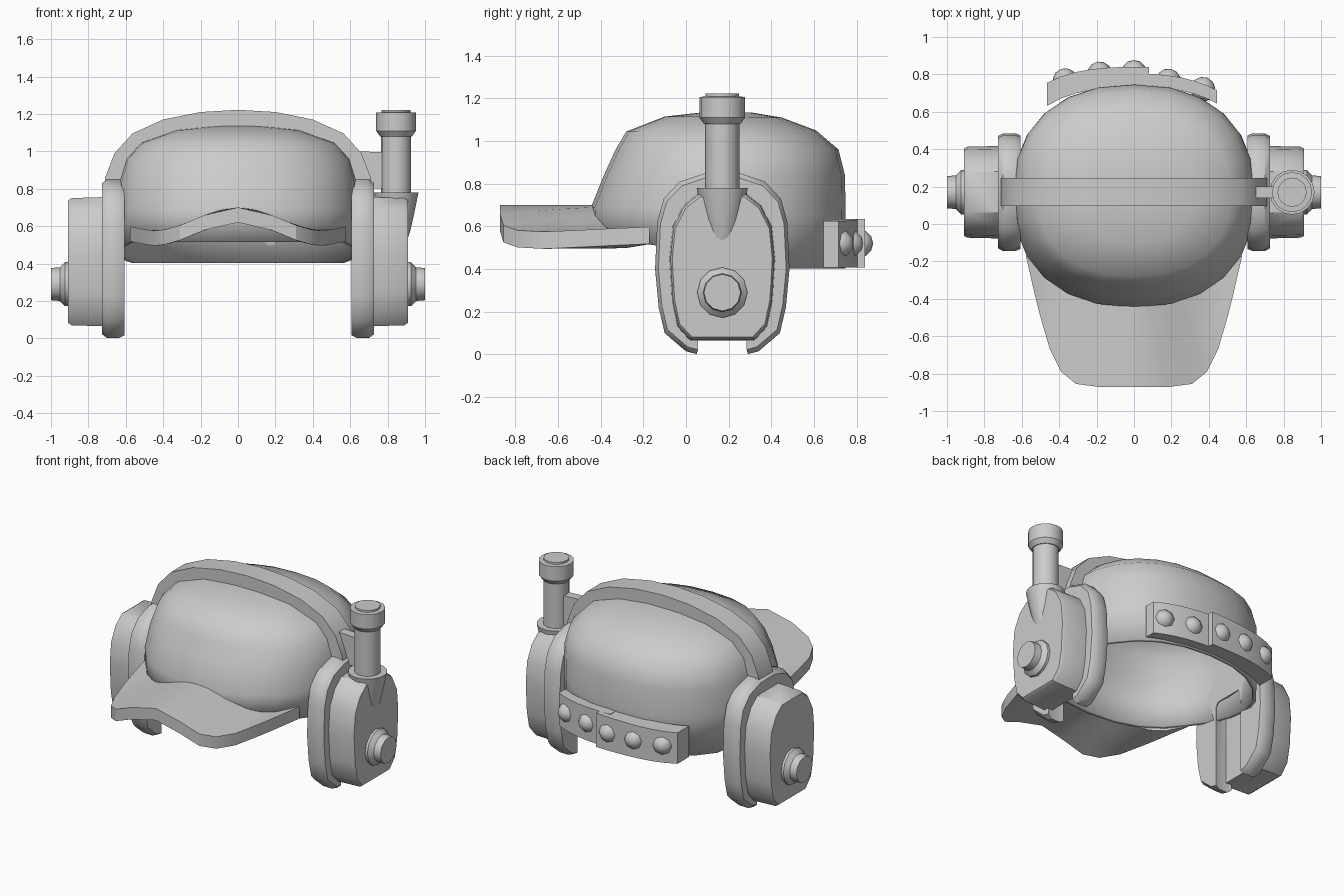
import bpy, bmesh
from math import sin, cos, pi, copysign
from mathutils import Vector

if "Cube" in bpy.data.objects:
    bpy.data.objects.remove(bpy.data.objects["Cube"])


def make(name, verts, faces, smooth=None):
    bm = bmesh.new()
    vs = [bm.verts.new(v) for v in verts]
    for f in faces:
        bm.faces.new([vs[i] for i in f])
    bmesh.ops.recalc_face_normals(bm, faces=bm.faces)
    me = bpy.data.meshes.new(name)
    bm.to_mesh(me)
    bm.free()
    ob = bpy.data.objects.new(name, me)
    bpy.context.collection.objects.link(ob)
    if smooth:
        bpy.ops.object.select_all(action='DESELECT')
        ob.select_set(True)
        bpy.context.view_layer.objects.active = ob
        bpy.ops.object.shade_smooth_by_angle(angle=smooth)
    return ob


def loft(name, rings, caps=True, **kw):
    """Join equal closed rings of points, optionally closing both ends."""
    n = len(rings[0])
    faces = [(r * n + i, r * n + (i + 1) % n, (r + 1) * n + (i + 1) % n, (r + 1) * n + i)
             for r in range(len(rings) - 1) for i in range(n)]
    if caps:
        faces += [tuple(range(n)), tuple(range((len(rings) - 1) * n, len(rings) * n))]
    return make(name, [p for r in rings for p in r], faces, **kw)


def slab(name, outline, side, cy, cz, stations):
    """Side-view outline (y, z) swept along x; stations are (x, scale)."""
    loft(name, [[(side * x, cy + (y - cy) * s, cz + (z - cz) * s) for y, z in outline]
                for x, s in stations], smooth=0.65)


def lathe(name, profile, place, n=16):
    """Round part from (radius, height) pairs; place maps local points to the model."""
    return loft(name, [[place(r * cos(2 * pi * i / n), r * sin(2 * pi * i / n), h)
                        for i in range(n)] for r, h in profile], smooth=0.6)


def mirrored(half, c):
    """Complete a half outline about y = c."""
    return half + [(2 * c - y, z) for y, z in reversed(half)]


def dome_ring(yf, yb, w, zf, zb, n=24):
    out = []
    for i in range(n):
        a = 2 * pi * i / n
        s, k = sin(a), cos(a)
        x = w * copysign(abs(s) ** 0.88, s)
        t = copysign(abs(k) ** 0.88, k)
        y = (yf + yb) / 2 - (yb - yf) / 2 * t
        f = min(1, max(0, 0.5 + t))
        out.append((x, y, zb + (zf - zb) * f))
    return out


# Cap crown: open shell whose rim is lower at the back
levels = [(-.44, .748, .645, .515, .403), (-.445, .748, .65, .69, .66), (-.385, .745, .64, .84, .84),
          (-.33, .715, .605, .96, .96), (-.28, .61, .52, 1.045, 1.05), (-.1, .45, .33, 1.115, 1.11),
          (.08, .3, .13, 1.135, 1.135)]
crown = loft("cap_crown", [dome_ring(*l) for l in levels], caps=False, smooth=0.7)
bm = bmesh.new()
bm.from_mesh(crown.data)
top = [e for e in bm.edges if e.is_boundary and e.verts[0].co.z > 1]
bmesh.ops.holes_fill(bm, edges=top)
bmesh.ops.recalc_face_normals(bm, faces=bm.faces)
if max(bm.faces, key=lambda f: f.calc_center_median().z).normal.z < 0:
    bmesh.ops.reverse_faces(bm, faces=bm.faces)
bm.to_mesh(crown.data)
bm.free()
shell = crown.modifiers.new("shell", 'SOLIDIFY')
shell.thickness, shell.offset = 0.025, -1

# Brim: arched visor between the crown and a rounded front outline
half = [(0, -.872), (.18, -.872), (.31, -.855), (.39, -.79), (.45, -.67), (.505, -.48), (.53, -.38), (.578, -.17)]
outer = [(-x, y) for x, y in half[:0:-1]] + half


def brim_z(x):
    t = min(1, abs(x) / .46)
    return .575 + .125 * (.5 + .5 * cos(pi * t)) + .02 * max(0, abs(x) - .46) / .1


sections = []
for i, (x, y) in enumerate(outer):
    xi = .565 * (i - 7) / 7
    inner = Vector((xi, .15 - .58 * (1 - (abs(xi) / .65) ** 2.27) ** .44, 0))
    pts = [inner.lerp(Vector((x, y, 0)), k / 3) for k in range(4)]
    sections.append([(p.x, p.y, brim_z(p.x)) for p in pts] +
                    [(p.x, p.y, brim_z(p.x) - .08) for p in reversed(pts)])
loft("brim", sections, smooth=0.5)

# Headband arch
arc_out = [(.715, .78), (.71, .86), (.66, .99), (.565, 1.095), (.4, 1.17), (.2, 1.21), (0, 1.222)]
arc_in = [(.62, .78), (.615, .86), (.6, .94), (.54, 1.02), (.38, 1.085), (.19, 1.12), (0, 1.13)]
full = [[(-x, z) for x, z in a] + a[-2::-1] for a in (arc_out, arc_in)]
loft("headband", [[(o[0], .095, o[1]), (o[0], .245, o[1]), (i[0], .245, i[1]), (i[0], .095, i[1])]
                  for o, i in zip(*full)], smooth=0.5)

# Ear parts on both sides: horseshoe cushion, cup and round knob
C = .17
pad = mirrored([(.07, .6), (.05, .57), (.05, .002), (0, .015), (-.1, .1), (-.128, .22), (-.145, .4),
                (-.135, .62), (-.105, .73), (-.03, .81), (.09, .85)], C)
# Keep the slot floor at the start and end, and the outer curve between
pad = pad[:11] + pad[11:]
cup = mirrored([(.02, .065), (-.04, .13), (-.065, .25), (-.077, .45), (-.062, .6), (-.01, .7), (.06, .755)], C)
for s, side in ((1, "right"), (-1, "left")):
    slab(f"{side}_ear_cushion", pad, s, C, .42, [(.607, .965), (.635, 1), (.7, 1), (.728, .95)])
    slab(f"{side}_ear_cup", cup, s, C, .41, [(.69, 1), (.73, 1), (.89, .985), (.908, .95)])
    lathe(f"{side}_knob", [(.118, .88), (.118, .925), (.09, .952), (.086, 1.0)],
          lambda a, b, h: (s * h, C + a, .29 + b), 12)

# Antenna: socket, post and cap on the right cup, tied to the headband by a bracket
stand = lambda a, b, h: (.845 + a, C + b, h)
lathe("antenna_socket", [(.055, .51), (.075, .57), (.1, .68), (.12, .78)], stand)
lathe("antenna_post", [(.08, .7), (.08, 1.1)], stand)
lathe("antenna_cap", [(.085, 1.08), (.107, 1.11), (.107, 1.207), (.078, 1.209), (.078, 1.222)], stand)
loft("antenna_bracket", [[(.64, y, .8), (.78, y, .8), (.78, y, .995), (.64, y, 1.0)] for y in (.14, .2)])

# Back strap: two overlapping curved pieces with studs
def strap_y(x, left):
    return .84 - .2 * x * x - .9 * x ** 4 if left else .805 - .3 * x * x - .8 * x ** 4


def strap(name, x0, x1, left, z0, z1, n=7):
    rings = []
    for k in range(n + 1):
        x = x0 + (x1 - x0) * k / n
        yo, yi = strap_y(x, left), .735 - .3 * x * x - .8 * x ** 4
        zt = z0 + (z1 - z0) * k / n
        rings.append([(x, yo, .407), (x, yo, zt), (x, yi, zt), (x, yi, .407)])
    loft(name, rings, smooth=0.5)


strap("strap_left", -.465, .08, True, .615, .635)
strap("strap_right", 0, .445, False, .635, .625)
for k in range(-2, 3):
    x = k * .184
    bpy.ops.mesh.primitive_uv_sphere_add(segments=8, ring_count=6, radius=.067,
                                         location=(x, strap_y(x, k <= 0) - .03, .52),
                                         rotation=(pi / 2, 0, -x))
    bpy.ops.object.shade_smooth_by_angle(angle=0.9)
    bpy.context.object.name = f"strap_stud_{k + 3}"
